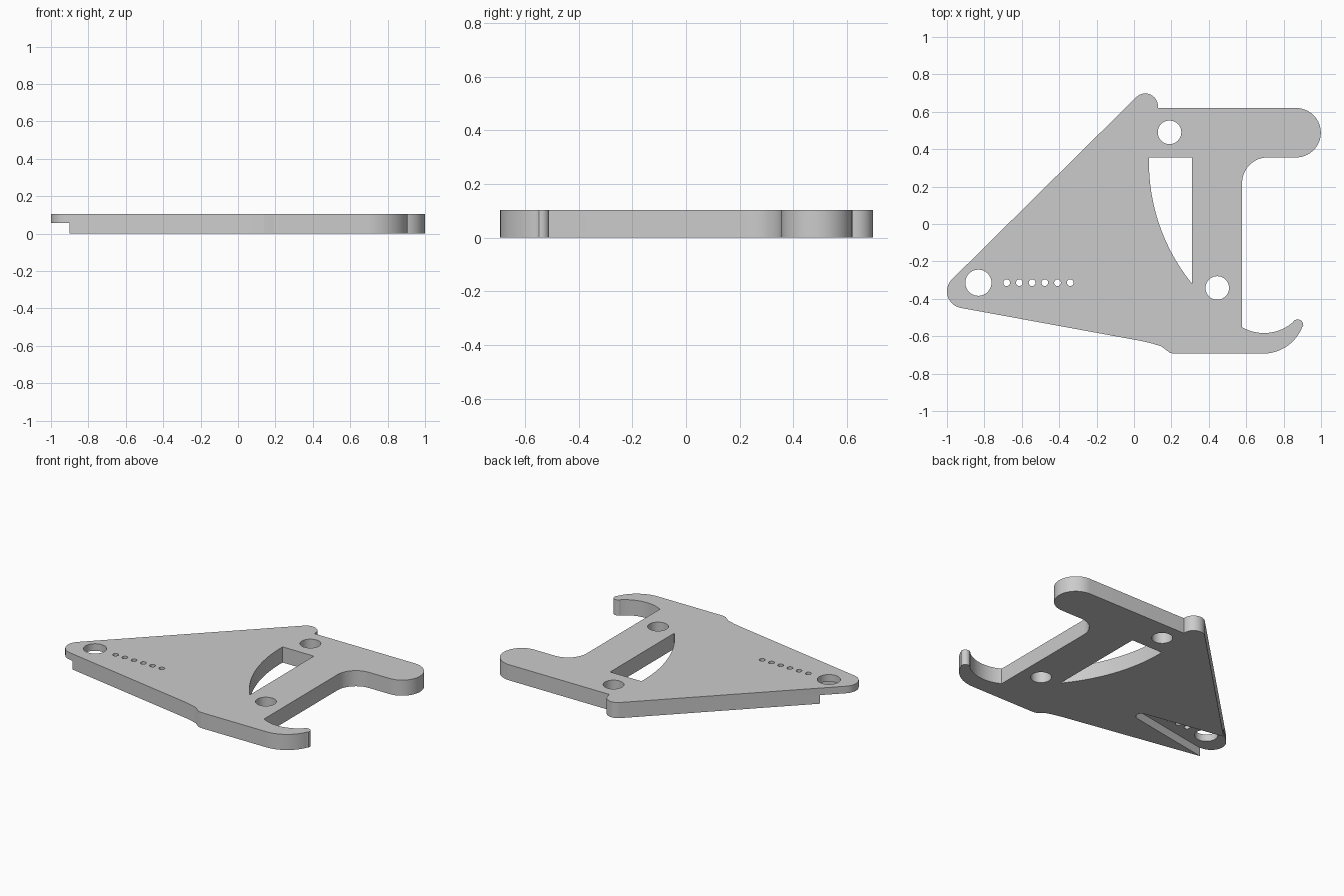
import bpy, bmesh
from math import sin, cos, radians

if "Cube" in bpy.data.objects:
    bpy.data.objects.remove(bpy.data.objects["Cube"])

THICK = 0.104
POCKET = 0.057

grey = bpy.data.materials.new("plain grey")
grey.use_nodes = True
colour = (0.6, 0.6, 0.6, 1)
grey.diffuse_color = colour
grey.node_tree.nodes["Principled BSDF"].inputs["Base Color"].default_value = colour


def arc(x, y, r, start, end, steps=16):
    """Points along a circular arc, angles in degrees."""
    angles = [radians(start + (end - start) * i / steps) for i in range(steps + 1)]
    return [(x + r * cos(a), y + r * sin(a)) for a in angles]


def circle(x, y, r, steps=40):
    return arc(x, y, r, 0, 360, steps)[:-1]


def prism(name, outline, bottom, top):
    """Extrude a closed outline between two heights."""
    bm = bmesh.new()
    face = bm.faces.new([bm.verts.new((x, y, bottom)) for x, y in outline])
    new = bmesh.ops.extrude_face_region(bm, geom=[face])["geom"]
    verts = [v for v in new if isinstance(v, bmesh.types.BMVert)]
    bmesh.ops.translate(bm, verts=verts, vec=(0, 0, top - bottom))
    bmesh.ops.recalc_face_normals(bm, faces=bm.faces)
    mesh = bpy.data.meshes.new(name)
    bm.to_mesh(mesh)
    bm.free()
    mesh.materials.append(grey)
    obj = bpy.data.objects.new(name, mesh)
    bpy.context.collection.objects.link(obj)
    return obj


# Plate outline, clockwise from the pointed end
outline = (
    arc(-0.91, -0.36, 0.09, 260, 135)             # rounded point
    + arc(0.06, 0.63, 0.068, 135, 0)              # back knob
    + [(0.128, 0.62)]
    + arc(0.867, 0.488, 0.132, 90, -90, 28)       # rounded arm
    + arc(0.715, 0.219, 0.137, 90, 180)           # inner fillet of the arm
    + arc(0.695, -0.347, 0.236, 240.3, 311, 20)   # inside of the hook
    + arc(0.875, -0.54, 0.03, 145, -15, 12)       # hook tip
    + arc(0.69, -0.467, 0.226, -22, -90, 20)      # outside of the hook
    + arc(0.22, -0.613, 0.08, -90, -112, 4)       # front corner
    + arc(-0.12, -1.43, 0.82, 71, 79.5, 8)        # shallow front hollow
)
plate = prism("bracket_plate", outline, 0, THICK)

# Curved window, round holes and row of small holes
window = [(0.31, 0.355)] + arc(1.11, 0.33, 1.03, 178.6, 219.1, 28)
cutters = [prism("window_cutter", window, -0.1, 0.3)]
for x, y, r in [(0.19, 0.49, 0.063), (0.445, -0.342, 0.063), (-0.832, -0.314, 0.07)]:
    cutters.append(prism("hole_cutter", circle(x, y, r), -0.1, 0.3))
for i in range(6):
    dot = circle(-0.681 + 0.068 * i, -0.314, 0.018, 20)
    cutters.append(prism("small_hole_cutter", dot, -0.1, 0.3))

# Flared pocket under the pointed end
pocket = [(-1.1, -0.489)] + arc(-0.325, -0.314, 0.036, -80, 80) + [(-1.1, -0.139)]
cutters.append(prism("pocket_cutter", pocket, -0.1, POCKET))

bpy.context.view_layer.objects.active = plate
for cutter in cutters:
    cutter.hide_render = True
    cut = plate.modifiers.new("cut", "BOOLEAN")
    cut.operation = "DIFFERENCE"
    cut.solver = "EXACT"
    cut.object = cutter
    bpy.ops.object.modifier_apply(modifier=cut.name)
    bpy.data.objects.remove(cutter)

# Smooth the curved walls, keep the rims sharp
bpy.ops.object.select_all(action="DESELECT")
plate.select_set(True)
bpy.ops.object.shade_smooth_by_angle(angle=radians(30))
